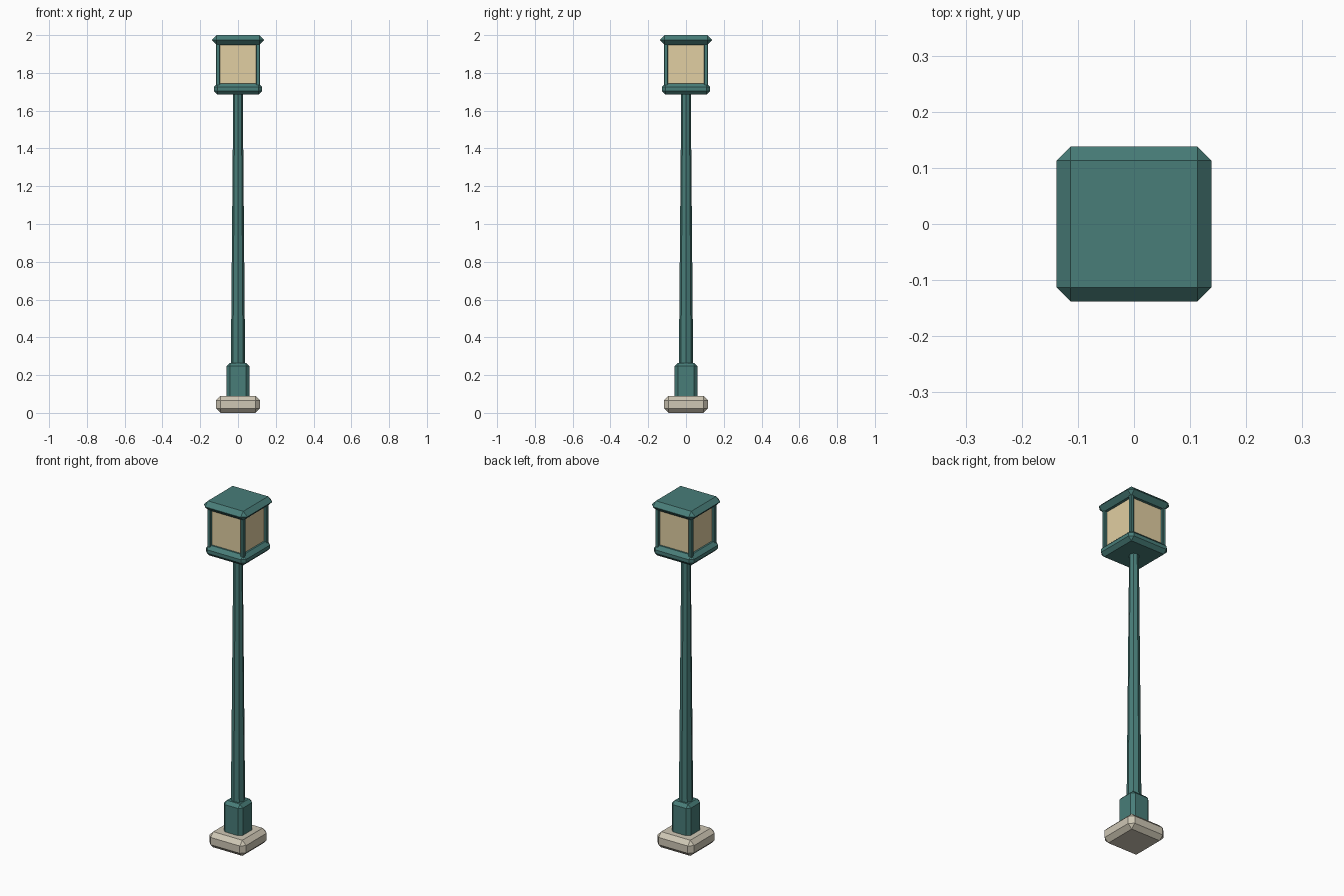
import bpy, bmesh, math

if "Cube" in bpy.data.objects:
    bpy.data.objects.remove(bpy.data.objects["Cube"])

def material(name, color):
    m = bpy.data.materials.new(name)
    m.diffuse_color = (*color, 1)
    m.use_nodes = True
    m.node_tree.nodes["Principled BSDF"].inputs["Base Color"].default_value = m.diffuse_color
    return m

GREEN = material("green_paint", (0.065, 0.205, 0.19))
STONE = material("stone", (0.62, 0.57, 0.46))
GLASS = material("warm_glass", (0.75, 0.62, 0.36))

def finish(bm, name, mat):
    me = bpy.data.meshes.new(name)
    bm.to_mesh(me)
    bm.free()
    me.materials.append(mat)
    ob = bpy.data.objects.new(name, me)
    bpy.context.collection.objects.link(ob)
    return ob

def block(name, half, z0, z1, mat, bevel=0.0, x=0, y=0):
    """Square box between two heights with chamfered edges."""
    bm = bmesh.new()
    bmesh.ops.create_cube(bm, size=1)
    for v in bm.verts:
        v.co = (x + v.co.x * 2 * half, y + v.co.y * 2 * half,
                z0 + (v.co.z + 0.5) * (z1 - z0))
    if bevel:
        bmesh.ops.bevel(bm, geom=bm.edges[:], offset=bevel, segments=1,
                        affect='EDGES', profile=0.5)
    return finish(bm, name, mat)

# Footing and plinth
block("footing", 0.117, 0.0, 0.09, STONE, 0.024)
block("plinth", 0.06, 0.05, 0.265, GREEN, 0.018)

# Tapered eight-sided pole
bm = bmesh.new()
bmesh.ops.create_cone(bm, cap_ends=True, segments=8, radius1=0.038,
                      radius2=0.025, depth=1.47)
bmesh.ops.translate(bm, verts=bm.verts[:], vec=(0, 0, 0.24 + 1.47 / 2))
finish(bm, "pole", GREEN)

# Lantern: tray, glass, corner posts, cap
block("lantern_tray", 0.128, 1.685, 1.745, GREEN, 0.02)
block("lantern_glass", 0.098, 1.73, 1.96, GLASS)
for i, (sx, sy) in enumerate([(-1, -1), (1, -1), (1, 1), (-1, 1)]):
    block(f"corner_post_{i + 1}", 0.01, 1.73, 1.96, GREEN, 0.003,
          sx * 0.106, sy * 0.106)
block("lantern_cap", 0.138, 1.948, 2.0, GREEN, 0.025)
